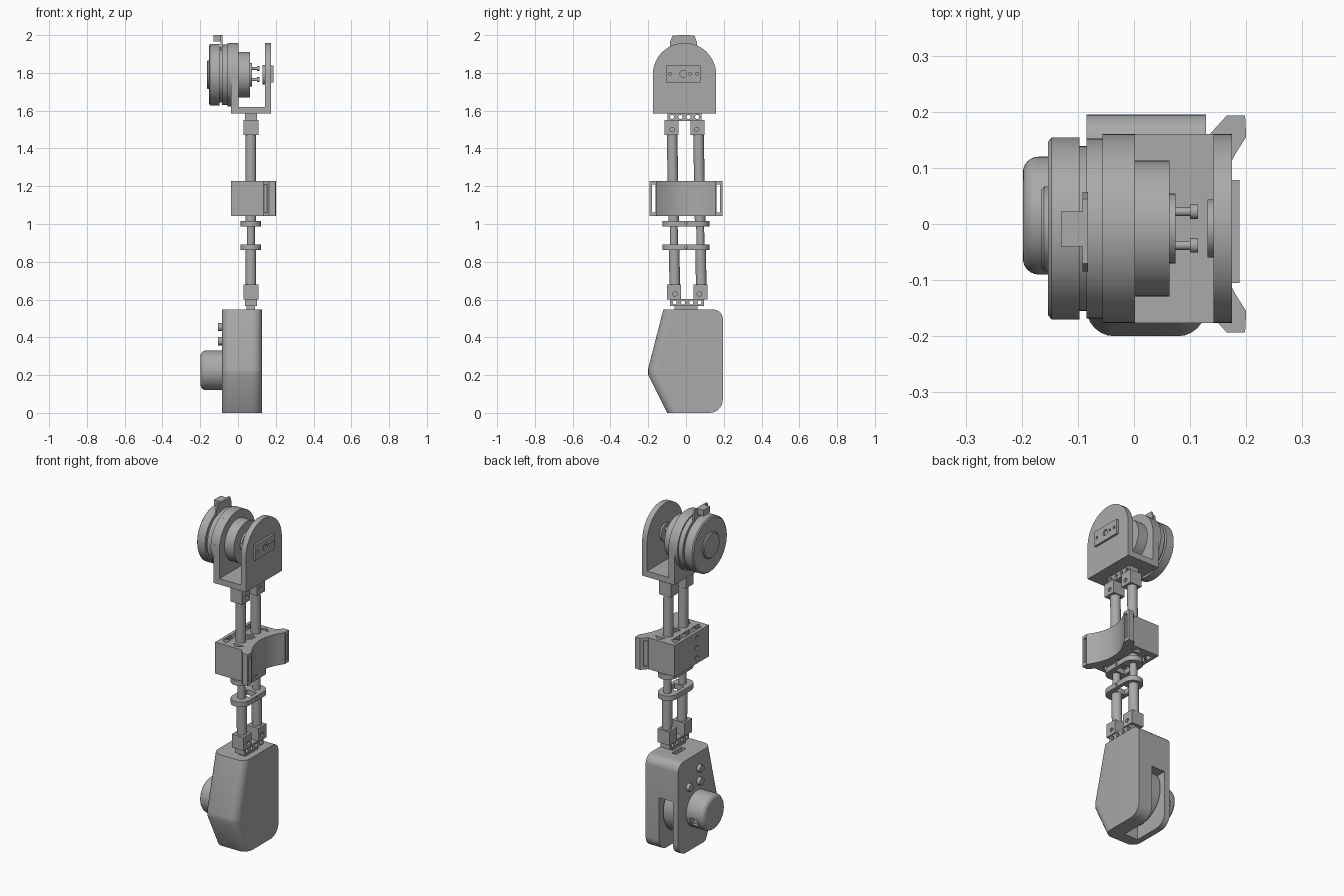
import bpy, bmesh, math
from mathutils import Vector, Matrix

cube = bpy.data.objects.get("Cube")
if cube:
    bpy.data.objects.remove(cube, do_unlink=True)

grey = bpy.data.materials.new("plain_grey")
grey.use_nodes = True
GREY = (0.4, 0.4, 0.4, 1)
grey.diffuse_color = GREY
grey.node_tree.nodes["Principled BSDF"].inputs["Base Color"].default_value = GREY


def finish(name, bm):
    bmesh.ops.recalc_face_normals(bm, faces=bm.faces)
    me = bpy.data.meshes.new(name)
    bm.to_mesh(me)
    bm.free()
    me.materials.append(grey)
    ob = bpy.data.objects.new(name, me)
    bpy.context.collection.objects.link(ob)
    return ob


def box(name, x, y, z):
    bm = bmesh.new()
    bmesh.ops.create_cube(bm, size=1)
    for v in bm.verts:
        v.co = [(r[0] + r[1]) / 2 + c * (r[1] - r[0]) for r, c in zip((x, y, z), v.co)]
    return finish(name, bm)


def prism(name, pts, lo, hi, axis, round_edges=None, radius=0.05):
    """Extrude a profile: (y, z) points along x, or (x, y) points along z."""
    bm = bmesh.new()
    put = (lambda p, h: (h, *p)) if axis == "x" else (lambda p, h: (*p, h))
    face = bm.faces.new([bm.verts.new(put(p, lo)) for p in pts])
    ext = bmesh.ops.extrude_face_region(bm, geom=[face])["geom"]
    step = Vector(put((0, 0), hi - lo))
    bmesh.ops.translate(bm, vec=step, verts=[g for g in ext if isinstance(g, bmesh.types.BMVert)])
    if round_edges:
        picked = [e for e in bm.edges if round_edges(*[v.co for v in e.verts])]
        bmesh.ops.bevel(bm, geom=picked, offset=radius, segments=6, profile=0.5, affect="EDGES")
    return finish(name, bm)


def turned(name, pts, y, z, sides=64):
    """Lathe (x, radius) points around an axis parallel to x."""
    bm = bmesh.new()
    vs = [bm.verts.new((px, r, 0)) for px, r in pts]
    es = [bm.edges.new(p) for p in zip(vs, vs[1:])]
    bmesh.ops.spin(bm, geom=vs + es, cent=(0, 0, 0), axis=(1, 0, 0),
                   angle=math.tau, steps=sides, use_duplicate=False)
    bmesh.ops.remove_doubles(bm, verts=bm.verts, dist=1e-5)
    bmesh.ops.translate(bm, vec=(0, y, z), verts=bm.verts)
    return finish(name, bm)


def disc(name, x0, x1, r, y, z, sides=48):
    return turned(name, [(x0, 0), (x0, r), (x1, r), (x1, 0)], y, z, sides)


def rod(name, a, b, r):
    a, b = Vector(a), Vector(b)
    bm = bmesh.new()
    turn = Vector((0, 0, 1)).rotation_difference(b - a).to_matrix().to_4x4()
    bmesh.ops.create_cone(bm, cap_ends=True, segments=32, radius1=r, radius2=r,
                          depth=(b - a).length, matrix=Matrix.Translation((a + b) / 2) @ turn)
    return finish(name, bm)


def cut(ob, cutters):
    for c in cutters:
        c.hide_render = True
        m = ob.modifiers.new("cut", "BOOLEAN")
        m.operation, m.solver, m.object = "DIFFERENCE", "EXACT", c
        bpy.context.view_layer.objects.active = ob
        bpy.ops.object.modifier_apply(modifier=m.name)
        bpy.data.objects.remove(c, do_unlink=True)


def arc(cy, cz, r, start, end, n):
    return [(cy + r * math.cos(math.radians(start + (end - start) * i / n)),
             cz + r * math.sin(math.radians(start + (end - start) * i / n))) for i in range(n + 1)]


# Lower housing with rounded front, open wheel slot at the back and bottom
profile = ([(-0.12, 0.547)] + arc(0.145, 0.497, 0.05, 90, 0, 8) + arc(0.125, 0.07, 0.07, 0, -90, 8)
           + [(-0.1, 0), (-0.2, 0.2), (-0.2, 0.235)])
housing = prism("lower_housing", profile, -0.085, 0.128, "x",
                lambda a, b: a.x == b.x and max(a.y, b.y) < -0.09)
cut(housing, [box("slot", (-0.05, 0.04), (-0.03, 0.3), (-0.1, 0.32)),
              box("top_notch", (0.0, 0.03), (0.0, 0.09), (0.52, 0.6))])
turned("wheel", [(-0.04, 0), (-0.04, 0.06), (-0.025, 0.065), (-0.025, 0.12), (-0.04, 0.125),
                 (-0.04, 0.155), (0.03, 0.155), (0.03, 0.125), (0.015, 0.12), (0.015, 0.06),
                 (0.03, 0.055), (0.03, 0)], 0.015, 0.225)
disc("wheel_axle", -0.06, 0.05, 0.025, 0.015, 0.225)

# Knee motor cap and the housing bolts
cap_edge = arc(-0.17, 0.077, 0.028, 180, 90, 6)
cap = turned("motor_cap", [(-0.198, 0)] + cap_edge + [(-0.083, 0.105), (-0.083, 0)], 0.015, 0.225)
cut(cap, [box("cable_hole", (-0.155, -0.11), (0.08, 0.2), (0.165, 0.21))])
for y, z in ((0.0, 0.455), (0.0, 0.38), (0.1, 0.38)):
    disc("housing_bolt", -0.106, -0.08, 0.022, y, z, 24)

# Brackets at both ends of the twin rods
AX = 0.068
box("neck", (0.045, 0.09), (-0.06, 0.06), (0.54, 0.575))


def bracket(name, y, z_base, z_block):
    bar = box(name + "_bar", (0.038, 0.1), (y - 0.09, y + 0.09), z_base)
    zm = sum(z_base) / 2
    cut(bar, [disc("hole", 0, 0.2, 0.011, y + d, zm, 20) for d in (-0.066, -0.022, 0.022, 0.066)])
    for s in (-1, 1):
        yc = y + s * 0.07
        block = box(name + "_block", (0.03, 0.108), (yc - 0.037, yc + 0.037), z_block)
        cut(block, [disc("hole", 0.098, 0.2, 0.012, yc - s * 0.005, sum(z_block) / 2 - 0.01, 20)])


bracket("lower_bracket", 0.006, (0.565, 0.604), (0.6, 0.68))
bracket("upper_bracket", -0.008, (1.545, 1.588), (1.47, 1.55))

for s in (-1, 1):
    def at(z):
        return (AX, s * 0.07 + 0.012 - 0.018 * (z - 0.6), z)
    rod("lower_tube", at(0.62), at(0.875), 0.028)
    rod("thin_rod", at(0.86), at(1.03), 0.021)
    rod("upper_tube", at(1.0), at(1.55), 0.028)

# Clamp rings around the rods
for z in (0.862, 0.987):
    outline = [(AX + 0.055 * math.sin(math.radians(a)) * 1.0,
                s * 0.07 + s * 0.055 * math.cos(math.radians(a)))
               for s in (1, -1) for a in [s * (90 - 15 * i) for i in range(13)]]
    ring = prism("rod_clamp", outline, z, z + 0.03, "z")
    cut(ring, [box("window", (AX - 0.032, AX + 0.032), (-0.035, 0.035), (z - 0.1, z + 0.1)),
               disc("pin_hole", 0.09, 0.2, 0.007, 0, z + 0.015, 16)])

# Mid block with concave face, strap slots and truss cut-outs
hollow = [(0.145 + 0.055 * (y / 0.155) ** 2, y) for y in [0.155 - 0.031 * i for i in range(11)]]
half = [(-0.038, 0.16), (0.135, 0.16), (0.165, 0.193), (0.198, 0.193)]
mid = prism("mid_block", half + hollow + [(x, -y) for x, y in reversed(half)], 1.042, 1.228, "z")
cutters = [box("strap_slot", (0.12, 0.3), tuple(sorted((s * 0.162, s * 0.18))), (1.06, 1.21))
           for s in (-1, 1)]
for i in range(6):
    yc, up = -0.11 + 0.044 * i, (i % 2) * 2 - 1
    tri = [(-0.002 - up * 0.018, yc - 0.03), (-0.002 - up * 0.018, yc + 0.03), (-0.002 + up * 0.02, yc)]
    cutters.append(prism("truss", tri, 1.0, 1.3, "z"))
for s in (-1, 1):
    cutters.append(prism("truss", [(0.05, s * 0.115), (0.12, s * 0.115), (0.085, s * 0.145)], 1.0, 1.3, "z"))
    cutters.append(prism("truss", [(0.04, s * 0.008), (0.11, s * 0.008), (0.075, s * 0.034)], 1.0, 1.3, "z"))
cutters += [disc("side_hole", -0.1, -0.03, 0.013, -0.05, z, 20) for z in (1.075, 1.135, 1.195)]
cut(mid, cutters)

# Top fork: base and two arched cheeks
CY, CZ = -0.008, 1.79
arch = arc(CY, CZ, 0.168, 0, 180, 32)
box("fork_base", (-0.036, 0.175), (-0.176, 0.16), (1.585, 1.62))
prism("fork_cheek_left", [(-0.176, 1.585), (0.16, 1.585)] + arch, 0.142, 0.175, "x")
prism("fork_cheek_right", [(-0.176, 1.6), (0.16, 1.6)] + arch, -0.036, 0.002, "x")
plate = box("bearing_plate", (0.17, 0.188), (-0.105, 0.078), (1.75, 1.838))
cut(plate, [disc("hole", 0.18, 0.3, r, y, 1.795, 24)
            for y, r in ((-0.085, 0.008), (-0.014, 0.018), (0.022, 0.007), (0.058, 0.008))])
disc("bearing_boss", 0.131, 0.145, 0.052, CY, CZ)

# Hip motor stack
turned("hip_motor", [(-0.165, 0), (-0.165, 0.07), (-0.16, 0.075), (-0.153, 0.075), (-0.153, 0.155),
                     (-0.147, 0.162), (-0.097, 0.162), (-0.097, 0.147), (-0.085, 0.147),
                     (-0.085, 0.16), (-0.056, 0.16), (-0.056, 0.168), (-0.03, 0.168), (-0.03, 0)], CY, CZ, 96)
turned("hip_drum", [(0, 0), (0, 0.121), (0.063, 0.121), (0.063, 0.062), (0.074, 0.062), (0.074, 0)], CY, CZ)
for dy in (-0.03, 0.03):
    for dz in (-0.03, 0.03):
        turned("drum_bolt", [(0.07, 0), (0.07, 0.008), (0.1, 0.008), (0.1, 0.013), (0.114, 0.013),
                             (0.114, 0)], CY + dy, CZ + 0.004 + dz, 20)

# Cable connector on top of the motor
prism("connector_board", [(-0.085, 1.92), (0.057, 1.92), (0.057, 1.965), (0.045, 1.999),
                          (-0.07, 1.999), (-0.085, 1.965)], -0.092, -0.082, "x")
box("connector", (-0.13, -0.082), (-0.04, 0.022), (1.966, 2.0))

# Smooth the round surfaces, keep hard edges
bpy.ops.object.select_all(action="DESELECT")
for ob in bpy.context.scene.objects:
    if ob.type == "MESH" and grey.name in ob.data.materials:
        ob.select_set(True)
        bpy.context.view_layer.objects.active = ob
bpy.ops.object.shade_smooth_by_angle(angle=math.radians(30))
